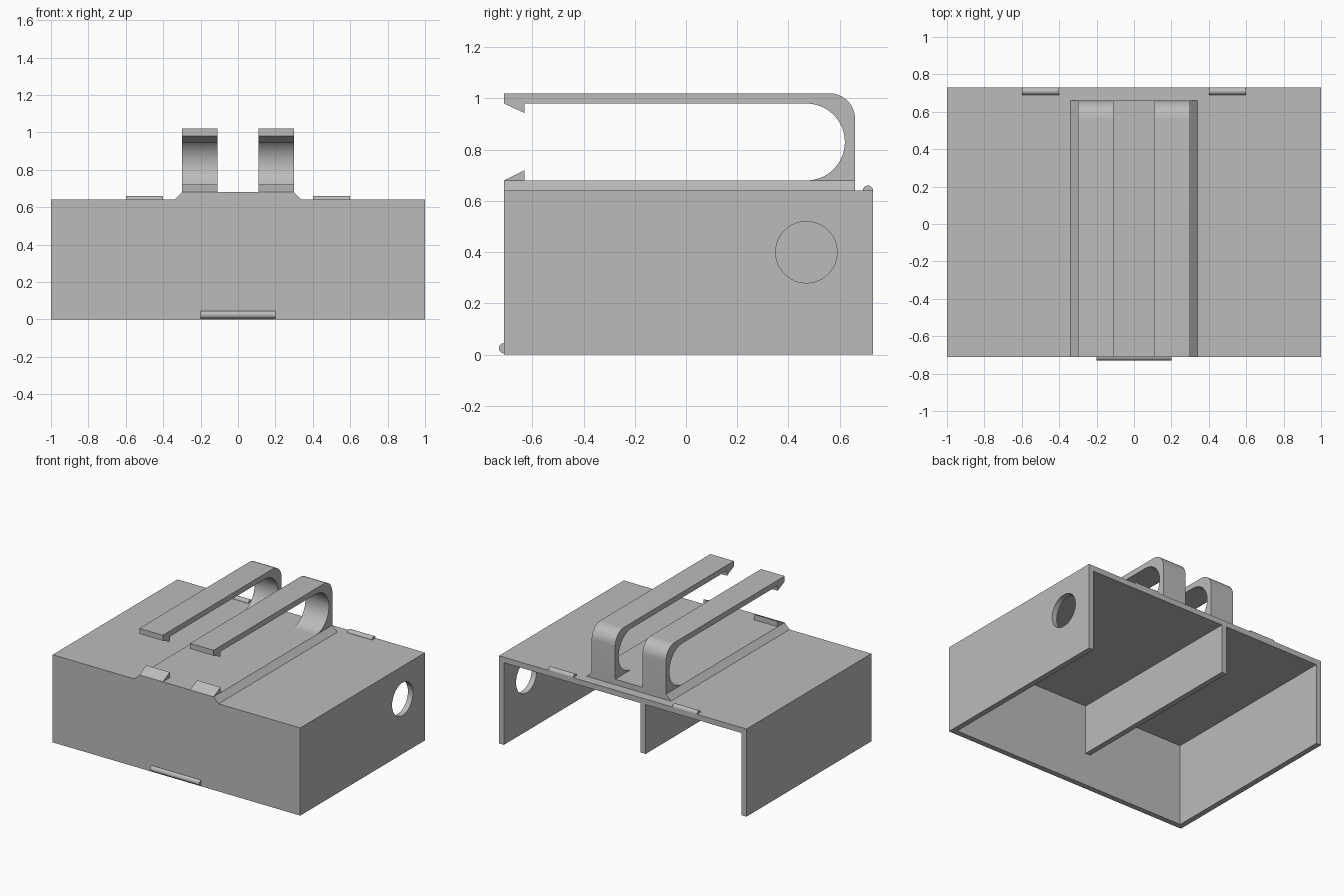
import bpy
import bmesh
import math
from mathutils import Vector

if "Cube" in bpy.data.objects:
    bpy.data.objects.remove(bpy.data.objects["Cube"])

grey = bpy.data.materials.new("plain grey")
grey.diffuse_color = (0.5, 0.5, 0.5, 1)
grey.use_nodes = True
grey.node_tree.nodes["Principled BSDF"].inputs["Base Color"].default_value = grey.diffuse_color


def prism(name, profile, axis, start, end):
    """Extrude a 2D profile along x (profile is y,z) or y (profile is x,z)."""
    place = (lambda a, b: (start, a, b)) if axis == 'x' else (lambda a, b: (a, start, b))
    step = Vector((end - start, 0, 0)) if axis == 'x' else Vector((0, end - start, 0))
    bm = bmesh.new()
    face = bm.faces.new([bm.verts.new(place(a, b)) for a, b in profile])
    ext = bmesh.ops.extrude_face_region(bm, geom=[face], use_keep_orig=True)
    verts = [g for g in ext['geom'] if isinstance(g, bmesh.types.BMVert)]
    bmesh.ops.translate(bm, verts=verts, vec=step)
    bmesh.ops.recalc_face_normals(bm, faces=bm.faces)
    mesh = bpy.data.meshes.new(name)
    bm.to_mesh(mesh)
    bm.free()
    mesh.materials.append(grey)
    obj = bpy.data.objects.new(name, mesh)
    bpy.context.collection.objects.link(obj)
    return obj


def arc(cy, cz, r, a0, a1, n):
    steps = [math.radians(a0 + (a1 - a0) * i / n) for i in range(n + 1)]
    return [(cy + r * math.cos(t), cz + r * math.sin(t)) for t in steps]


def rect(a0, a1, b0, b1):
    return [(a0, b0), (a1, b0), (a1, b1), (a0, b1)]


def select(obj):
    bpy.ops.object.select_all(action='DESELECT')
    obj.select_set(True)
    bpy.context.view_layer.objects.active = obj


def smooth(obj):
    select(obj)
    bpy.ops.object.shade_smooth_by_angle(angle=math.radians(30))


def cut(obj, cutter):
    mod = obj.modifiers.new("cut", 'BOOLEAN')
    mod.operation = 'DIFFERENCE'
    mod.solver = 'EXACT'
    mod.object = cutter
    select(obj)
    bpy.ops.object.modifier_apply(modifier=mod.name)
    bpy.data.objects.remove(cutter)


FRONT, BACK, TOP, WALL = -0.71, 0.73, 0.64, 0.04

# Housing: open at the bottom and back, round hole in the right wall
housing = prism("housing", rect(FRONT, BACK, 0, TOP), 'x', -1, 1)
cut(housing, prism("cavity", rect(FRONT + WALL, BACK + 0.2, -0.2, TOP - WALL),
                   'x', -1 + WALL, 1 - WALL))
cut(housing, prism("hole", arc(0.47, 0.4, 0.12, 0, 352.5, 47), 'x', 0.9, 1.1))
smooth(housing)

# Divider hanging from the roof
prism("divider", rect(FRONT + WALL, BACK, 0.24, TOP - WALL), 'x', -0.185, -0.145)

# Rail with sloped sides
prism("rail", [(-0.34, TOP), (0.34, TOP), (0.30, 0.68), (-0.30, 0.68)], 'y', FRONT, 0.66)

# Clips: curved arm with a barb, and a matching barb on the rail
arm = ([(0.66, 0.68)] + arc(0.56, 0.92, 0.10, 0, 90, 12)
       + [(FRONT, 1.02), (FRONT, 0.98), (-0.63, 0.943), (-0.63, 0.98)]
       + arc(0.47, 0.83, 0.15, 90, -90, 32))
barb = [(FRONT, 0.68), (-0.63, 0.68), (-0.63, 0.72)]
for side, s in (("left", -1), ("right", 1)):
    smooth(prism(side + "_clip_arm", arm, 'x', s * 0.11, s * 0.30))
    prism(side + "_lower_barb", barb, 'x', s * 0.11, s * 0.30)
    # Rounded ridges on the back edge of the roof
    smooth(prism(side + "_back_ridge", arc(0.71, TOP, 0.02, 0, 180, 12),
                 'x', s * 0.4, s * 0.6))

# Rounded ridge low on the front
smooth(prism("front_ridge", arc(FRONT, 0.025, 0.02, 90, 270, 12), 'x', -0.2, 0.2))
